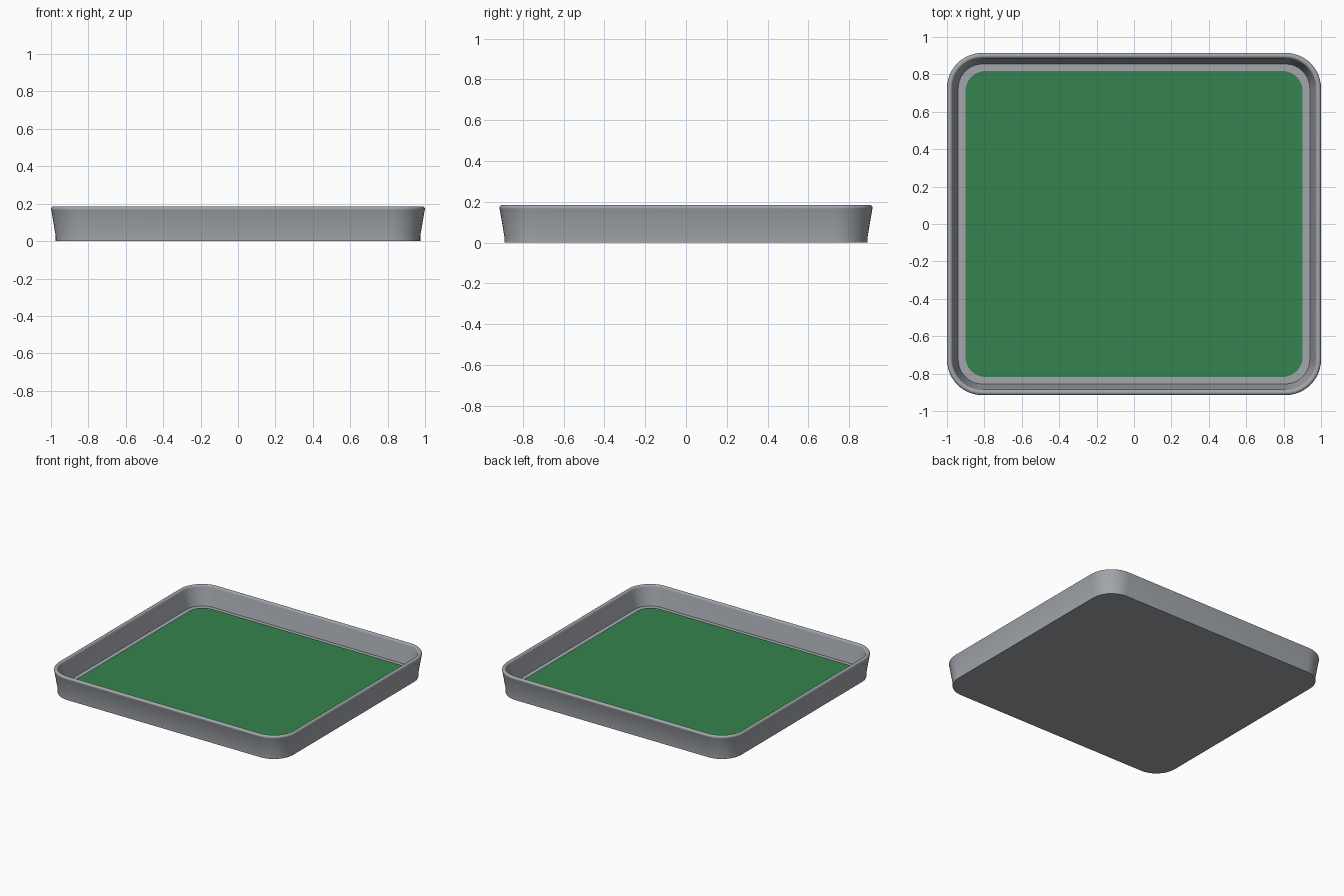
import bpy, bmesh, math

cube = bpy.data.objects.get("Cube")
if cube:
    bpy.data.objects.remove(cube, do_unlink=True)

HALF_X, HALF_Y = 1.0, 0.915
CORNER_X, CORNER_Y = 0.81, 0.725   # centres of the tray corner arcs
STEPS = 12


def material(name, color):
    mat = bpy.data.materials.new(name)
    mat.use_nodes = True
    mat.diffuse_color = color
    mat.node_tree.nodes["Principled BSDF"].inputs["Base Color"].default_value = color
    return mat


def rounded_loop(bm, half_x, half_y, radius, z):
    """Ring of vertices around a rounded rectangle."""
    ring = []
    for quarter, (sx, sy) in enumerate([(1, 1), (-1, 1), (-1, -1), (1, -1)]):
        for i in range(STEPS + 1):
            a = math.pi / 2 * (quarter + i / STEPS)
            ring.append(bm.verts.new((sx * (half_x - radius) + radius * math.cos(a),
                                      sy * (half_y - radius) + radius * math.sin(a), z)))
    return ring


def lofted(name, loops, mat):
    """Bridge rings in order and cap both ends."""
    bm = bmesh.new()
    rings = [rounded_loop(bm, *loop) for loop in loops]
    n = len(rings[0])
    for low, high in zip(rings, rings[1:]):
        for i in range(n):
            j = (i + 1) % n
            bm.faces.new((low[i], low[j], high[j], high[i]))
    bm.faces.new(rings[0][::-1])
    bm.faces.new(rings[-1])
    mesh = bpy.data.meshes.new(name)
    bm.to_mesh(mesh)
    bm.free()
    mesh.materials.append(mat)
    obj = bpy.data.objects.new(name, mesh)
    bpy.context.collection.objects.link(obj)
    bpy.ops.object.select_all(action="DESELECT")
    bpy.context.view_layer.objects.active = obj
    obj.select_set(True)
    bpy.ops.object.shade_smooth_by_angle(angle=math.radians(35))
    return obj


grey = material("grey plastic", (0.36, 0.38, 0.41, 1))
green = material("green mat", (0.036, 0.23, 0.075, 1))

# Tray profile: (inset from the widest edge, height), from base over the rim to the floor
profile = [(0.025, 0), (0.025, 0.03), (0.002, 0.165)]
rim_inset, rim_z, rim_r = 0.015, 0.17, 0.015
profile += [(rim_inset - rim_r * math.cos(math.pi * k / 8),
             rim_z + rim_r * math.sin(math.pi * k / 8)) for k in range(9)]
profile += [(0.06, 0.04)]
lofted("tray", [(HALF_X - d, HALF_Y - d, HALF_X - CORNER_X - d, z)
                for d, z in profile], grey)

# Mat lying on the tray floor
lofted("mat", [(0.902, 0.818, 0.11, z) for z in (0.038, 0.046)], green)
